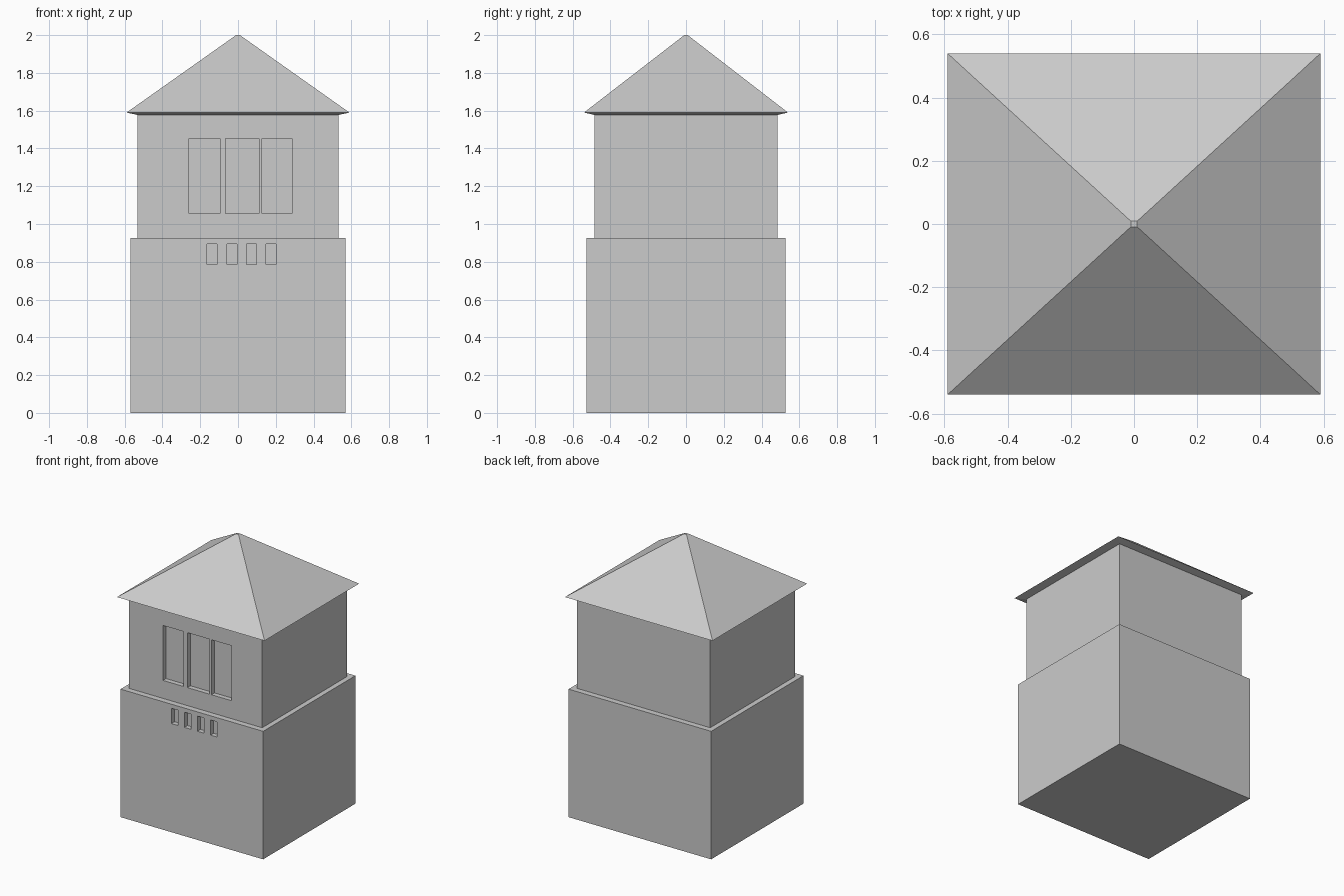
import bpy
import bmesh

if "Cube" in bpy.data.objects:
    bpy.data.objects.remove(bpy.data.objects["Cube"])


def finish(bm, name):
    bmesh.ops.recalc_face_normals(bm, faces=bm.faces)
    mesh = bpy.data.meshes.new(name)
    bm.to_mesh(mesh)
    bm.free()
    obj = bpy.data.objects.new(name, mesh)
    bpy.context.collection.objects.link(obj)
    return obj


def stack(name, rings):
    """Solid through rectangular rings given as (half x, half y, z)."""
    bm = bmesh.new()
    loops = [[bm.verts.new((sx * hx, sy * hy, z))
              for sx, sy in ((-1, -1), (1, -1), (1, 1), (-1, 1))]
             for hx, hy, z in rings]
    bm.faces.new(loops[0])
    bm.faces.new(loops[-1])
    for a, b in zip(loops, loops[1:]):
        for i in range(4):
            j = (i + 1) % 4
            bm.faces.new((a[i], a[j], b[j], b[i]))
    return finish(bm, name)


def recess(wall, name, spans, z0, z1, front, depth=0.035):
    """Sink a row of window openings into the front of a wall."""
    bm = bmesh.new()
    y0, y1 = front - 0.1, front + depth
    for x0, x1 in spans:
        box = bmesh.ops.create_cube(bm, size=1)["verts"]
        bmesh.ops.scale(bm, vec=(x1 - x0, y1 - y0, z1 - z0), verts=box)
        bmesh.ops.translate(bm, verts=box, vec=(
            (x0 + x1) / 2, (y0 + y1) / 2, (z0 + z1) / 2))
    cutter = finish(bm, name)
    cutter.hide_render = True
    cutter.display_type = 'WIRE'
    mod = wall.modifiers.new("windows", 'BOOLEAN')
    mod.operation = 'DIFFERENCE'
    mod.solver = 'EXACT'
    mod.object = cutter


# Lower storey with four small vents
lower = stack("lower_storey", [(0.57, 0.527, 0), (0.57, 0.527, 0.925)])
vents = [(-0.163 + 0.104 * i, -0.11 + 0.104 * i) for i in range(4)]
recess(lower, "vent_cutter", vents, 0.785, 0.895, -0.527)

# Upper storey with three tall windows
upper = stack("upper_storey", [(0.533, 0.485, 0.925), (0.533, 0.485, 1.58)])
windows = [(-0.26, -0.095), (-0.065, 0.11), (0.128, 0.287)]
recess(upper, "window_cutter", windows, 1.055, 1.452, -0.485)

# Hipped roof with a slightly sloping underside and tiny flat tip
stack("roof", [(0.535, 0.487, 1.578), (0.59, 0.54, 1.59), (0.01, 0.009, 2.0)])
